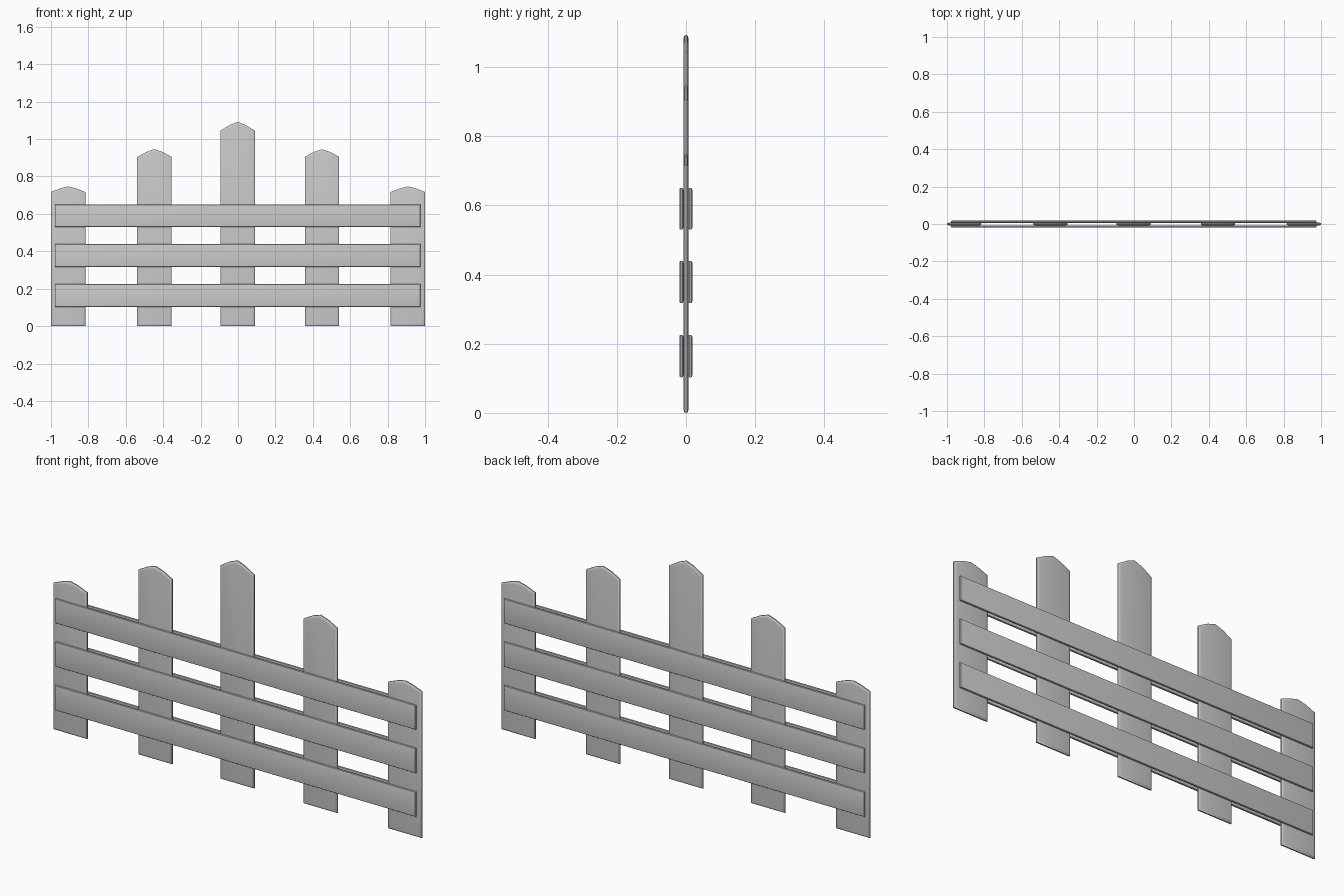
import bpy, bmesh
from mathutils import Vector

if "Cube" in bpy.data.objects:
    bpy.data.objects.remove(bpy.data.objects["Cube"])


def inset(poly, d):
    """Move every side of a convex counter-clockwise outline inward by d."""
    out = []
    n = len(poly)
    for i in range(n):
        p, c, q = (Vector(poly[j % n]) for j in (i - 1, i, i + 1))
        a, b = (c - p).normalized(), (q - c).normalized()
        na, nb = Vector((-a.y, a.x)), Vector((-b.y, b.x))
        out.append(c + (na + nb) * (d / (1 + na.dot(nb))))
    return out


def board(name, outline, y, half, edge):
    """Flat board from an x-z outline, with rounded rims on both faces."""
    bm = bmesh.new()
    steps = [(1.0, -1.0), (0.3, -0.8), (0.0, -0.4),
             (0.0, 0.4), (0.3, 0.8), (1.0, 1.0)]
    rings = [[bm.verts.new((p.x, y + k * half, p.y)) for p in inset(outline, edge * s)]
             for s, k in steps]
    n = len(outline)
    for r0, r1 in zip(rings, rings[1:]):
        for i in range(n):
            j = (i + 1) % n
            bm.faces.new((r0[i], r0[j], r1[j], r1[i]))
    bm.faces.new(rings[0])
    bm.faces.new(rings[-1][::-1])
    bmesh.ops.recalc_face_normals(bm, faces=bm.faces)
    mesh = bpy.data.meshes.new(name)
    bm.to_mesh(mesh)
    bm.free()
    ob = bpy.data.objects.new(name, mesh)
    bpy.context.collection.objects.link(ob)
    bpy.ops.object.select_all(action='DESELECT')
    ob.select_set(True)
    bpy.context.view_layer.objects.active = ob
    bpy.ops.object.shade_smooth_by_angle(angle=0.6)


# Pickets with gently pointed tops: centre x, shoulder height, peak height
W = 0.092
for i, (x, s, p) in enumerate([(-0.908, 0.717, 0.747), (-0.447, 0.905, 0.946),
                               (-0.002, 1.045, 1.092), (0.449, 0.905, 0.946),
                               (0.908, 0.717, 0.747)]):
    m = s + (p - s) * 0.66
    board(f"picket_{i + 1}",
          [(x - W, 0), (x + W, 0), (x + W, s), (x + W * 0.45, m),
           (x, p), (x - W * 0.45, m), (x - W, s)], 0, 0.0075, 0.012)

# Rails on the front and back of the pickets
for side, y in (("front", -0.0135), ("back", 0.0125)):
    for i, (z0, z1) in enumerate([(0.103, 0.225), (0.317, 0.439), (0.53, 0.65)]):
        board(f"{side}_rail_{i + 1}",
              [(-0.979, z0), (0.976, z0), (0.976, z1), (-0.979, z1)], y, 0.006, 0.006)
